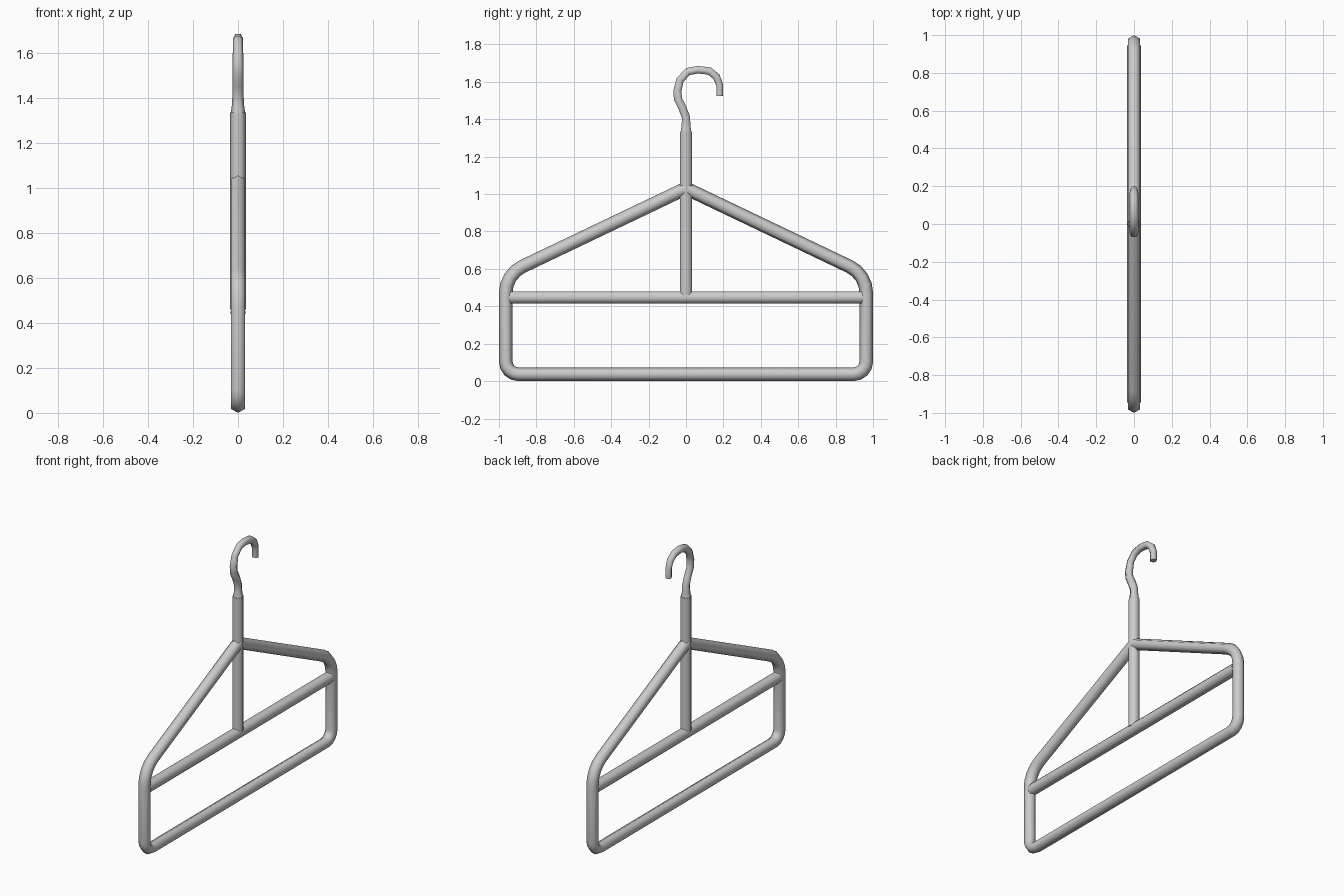
import bpy, bmesh, math
from mathutils import Vector

if "Cube" in bpy.data.objects:
    bpy.data.objects.remove(bpy.data.objects["Cube"])

SIDES = 6
X = Vector((1, 0, 0))


def tube(name, path, radii, phase):
    """Sweep a hexagon along a (y, z) path; phase 0 puts a vertex on the x axis."""
    pts = [Vector((0, y, z)) for y, z in path]
    if not isinstance(radii, (list, tuple)):
        radii = [radii] * len(pts)
    bm = bmesh.new()
    rings = []
    for i, p in enumerate(pts):
        a = (p - pts[max(i - 1, 0)]).normalized()
        b = (pts[min(i + 1, len(pts) - 1)] - p).normalized()
        t = (a + b).normalized()
        miter = 1 / max(t.dot(a), t.dot(b))
        n = X.cross(t) * miter
        ring = []
        for k in range(SIDES):
            ang = phase + 2 * math.pi * k / SIDES
            ring.append(bm.verts.new(p + radii[i] * (math.cos(ang) * X + math.sin(ang) * n)))
        rings.append(ring)
    for r0, r1 in zip(rings, rings[1:]):
        for k in range(SIDES):
            j = (k + 1) % SIDES
            bm.faces.new((r0[k], r0[j], r1[j], r1[k]))
    bm.faces.new(rings[0])
    bm.faces.new(rings[-1])
    bmesh.ops.recalc_face_normals(bm, faces=bm.faces)
    me = bpy.data.meshes.new(name)
    bm.to_mesh(me)
    bm.free()
    ob = bpy.data.objects.new(name, me)
    bpy.context.collection.objects.link(ob)
    bpy.ops.object.select_all(action='DESELECT')
    ob.select_set(True)
    bpy.context.view_layer.objects.active = ob
    bpy.ops.object.shade_smooth_by_angle(angle=math.radians(65))
    return ob


def fillet(prev, corner, nxt, cut, steps=4):
    """Round a corner with a circular arc starting `cut` away from it."""
    p, c, n = Vector(prev), Vector(corner), Vector(nxt)
    d0, d1 = (p - c).normalized(), (n - c).normalized()
    half = d0.angle(d1) / 2
    centre = c + (d0 + d1).normalized() * (cut / math.cos(half))
    s, e = c + d0 * cut - centre, c + d1 * cut - centre
    total = s.angle(e)
    return [tuple(centre + (s * math.sin((1 - f) * total) + e * math.sin(f * total)) / math.sin(total))
            for f in [i / steps for i in range(steps + 1)]]


# outer frame: one bent tube from the apex round and back
R = 0.036
side, base = 1 - R, R
apex, shoulder, foot = (0.005, 1.028), (side, 0.57), (side, base)
half = [apex] + fillet(apex, shoulder, foot, 0.10) + fillet(shoulder, foot, (0, base), 0.07)
tube("frame", half + [(-y, z) for y, z in reversed(half)], R, math.pi / 2)

# trouser bar and central post
tube("cross_bar", [(-0.945, 0.447), (0.945, 0.447)], R, 0)
tube("centre_post", [(0, 0.46), (0, 1.335)], R, 0)

# hook
hook = [(0, 1.33), (0, 1.37), (0, 1.41), (-0.019, 1.46), (-0.043, 1.508), (-0.046, 1.551),
        (-0.032, 1.61), (0.01, 1.655), (0.064, 1.665), (0.125, 1.658),
        (0.163, 1.627), (0.18, 1.583), (0.18, 1.524)]
tube("hook", hook, [0.033, 0.027] + [0.025] * 4 + [0.023] * 5 + [0.021] * 2, 0)
